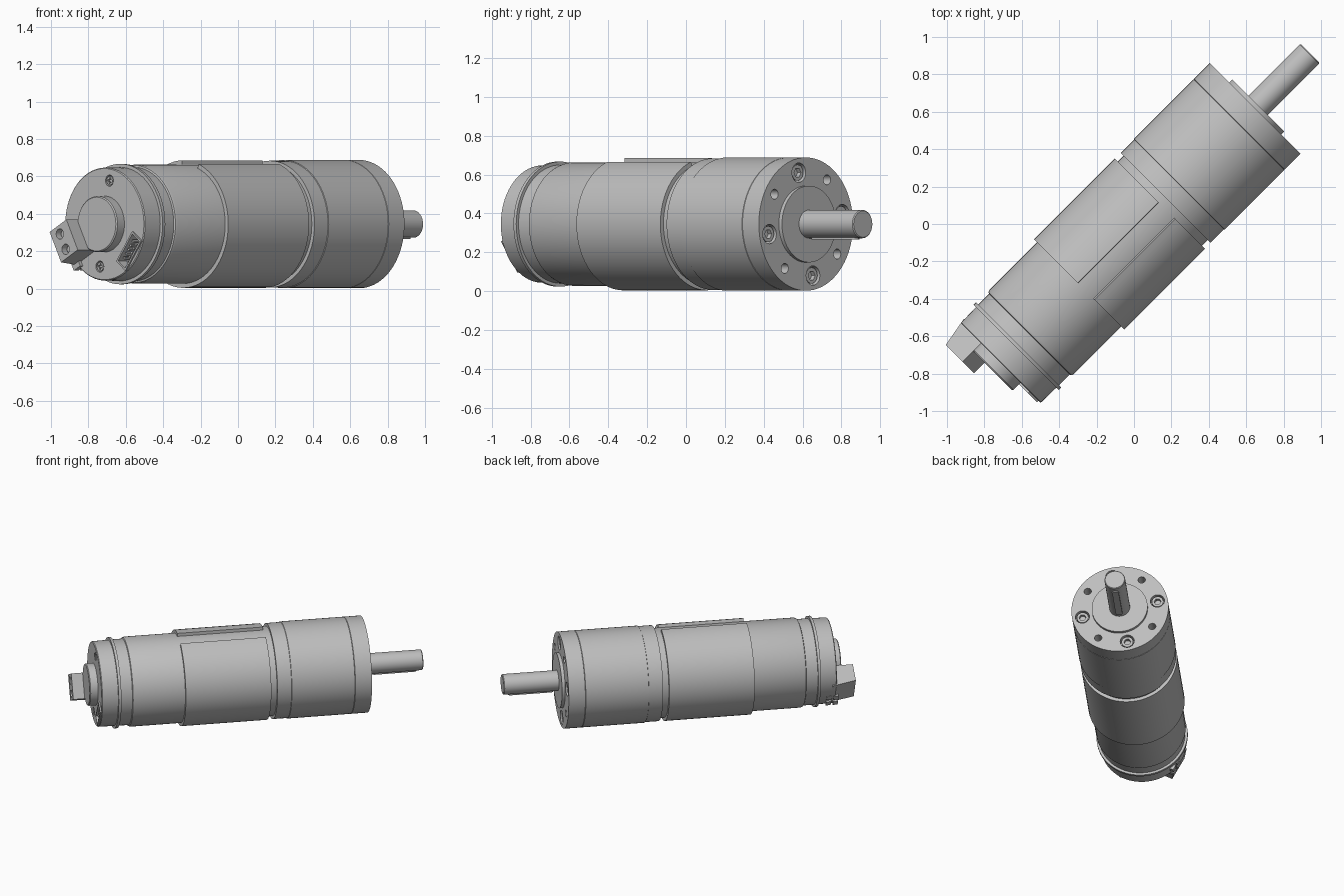
import bpy, bmesh
from math import pi, radians, cos, sin
from mathutils import Matrix, Vector

if "Cube" in bpy.data.objects:
    bpy.data.objects.remove(bpy.data.objects["Cube"])

# Local frame: +X runs along the motor axis towards the output shaft
FRAME = (Matrix.Translation((0.015, -0.015, 0.345)) @ Matrix.Rotation(pi / 4, 4, 'Z'))

steel = bpy.data.materials.new("grey_metal")
steel.use_nodes = True
GREY = (0.52, 0.52, 0.52, 1)
steel.diffuse_color = GREY
steel.node_tree.nodes["Principled BSDF"].inputs["Base Color"].default_value = GREY


def finish(name, bm):
    bmesh.ops.recalc_face_normals(bm, faces=bm.faces)
    mesh = bpy.data.meshes.new(name)
    bm.to_mesh(mesh)
    bm.free()
    mesh.materials.append(steel)
    obj = bpy.data.objects.new(name, mesh)
    bpy.context.collection.objects.link(obj)
    obj.matrix_world = FRAME
    return obj


def lathe(name, profile, steps=72):
    """Spin an open (u, radius) profile around the axis."""
    bm = bmesh.new()
    vs = [bm.verts.new((u, r, 0)) for u, r in profile]
    es = [bm.edges.new(p) for p in zip(vs, vs[1:])]
    bmesh.ops.spin(bm, geom=vs + es, cent=(0, 0, 0), axis=(1, 0, 0),
                   angle=2 * pi, steps=steps)
    bmesh.ops.remove_doubles(bm, verts=bm.verts, dist=1e-5)
    return finish(name, bm)


def polar(r, degrees):
    return Vector((0, -r * cos(radians(degrees)), r * sin(radians(degrees))))


def rods(name, spots, u0, u1, radius, sides=24):
    """Cylinders parallel to the axis at (r, angle) spots."""
    bm = bmesh.new()
    for r, a in spots:
        pos = polar(r, a) + Vector(((u0 + u1) / 2, 0, 0))
        bmesh.ops.create_cone(bm, cap_ends=True, segments=sides, radius1=radius,
                              radius2=radius, depth=abs(u1 - u0),
                              matrix=Matrix.Translation(pos) @ Matrix.Rotation(pi / 2, 4, 'Y'))
    return finish(name, bm)


def blocks(name, boxes, angle):
    """Boxes (u0, u1, r0, r1, t0, t1) in radial/tangential axes at an angle."""
    bm = bmesh.new()
    radial, tangent = polar(1, angle), polar(1, angle + 90)
    turn = Matrix((Vector((1, 0, 0)), radial, tangent)).transposed().to_4x4()
    for u0, u1, r0, r1, t0, t1 in boxes:
        mid = Vector((u0 + u1, r0 + r1, t0 + t1)) / 2
        size = Matrix.Diagonal((u1 - u0, r1 - r0, t1 - t0, 1))
        bmesh.ops.create_cube(bm, size=1, matrix=turn @ Matrix.Translation(mid) @ size)
    return finish(name, bm)


def cut(obj, cutter):
    cutter.hide_render = True
    mod = obj.modifiers.new("cut", 'BOOLEAN')
    mod.operation, mod.solver, mod.object = 'DIFFERENCE', 'EXACT', cutter
    bpy.context.view_layer.update()
    bpy.context.view_layer.objects.active = obj
    bpy.ops.object.modifier_apply(modifier=mod.name)
    bpy.data.objects.remove(cutter)


# Gearbox with fine seams, counterbored bolts and mounting holes
bolts = [(0.27, 79 + 90 * i) for i in range(4)]
mounts = [(0.275, 34 + 90 * i) for i in range(4)]
gearbox = lathe("gearbox", [(0.219, 0), (0.219, 0.339), (0.32, 0.339), (0.322, 0.343),
                            (0.772, 0.343), (0.774, 0.34), (0.776, 0.343),
                            (0.8945, 0.343), (0.8945, 0)])
cut(gearbox, rods("bolt_cutter", bolts, 0.84, 0.92, 0.05))
cut(gearbox, rods("mount_cutter", mounts, 0.80, 0.92, 0.026))
heads = rods("gearbox_bolts", bolts, 0.83, 0.885, 0.041)
cut(heads, rods("hex_cutter", bolts, 0.86, 0.9, 0.025, 6))

# Output boss, shaft and key
lathe("output_boss", [(0.88, 0), (0.88, 0.197), (0.917, 0.197), (0.917, 0)])
lathe("output_shaft", [(0.9, 0), (0.9, 0.073), (1.305, 0.073), (1.31, 0.068), (1.31, 0)], 32)
bm = bmesh.new()
bmesh.ops.create_cone(bm, cap_ends=True, segments=20, radius1=0.024, radius2=0.024,
                      depth=0.04, matrix=Matrix.Translation((0, 0, -0.059)))
for v in bm.verts:
    v.co.x += 1.25 if v.co.x > 1e-5 else 0.97
finish("shaft_key", bm)

# Motor can with a rounded rear shoulder
lathe("motor_can", [(0.23, 0), (0.23, 0.318), (-0.795, 0.318), (-0.808, 0.314),
                    (-0.812, 0.306), (-0.812, 0)])

# Split flux sleeve wrapped around the can
bm = bmesh.new()
ring = [bm.verts.new((u, r, 0)) for u, r in
        ((-0.436, 0.31), (0.175, 0.31), (0.175, 0.341), (-0.436, 0.341))]
sheet = bm.faces.new(ring)
bmesh.ops.rotate(bm, verts=ring, cent=(0, 0, 0), matrix=Matrix.Rotation(radians(110), 3, 'X'))
loop = list(sheet.edges)
start = sheet.copy()
bmesh.ops.spin(bm, geom=[sheet] + loop + ring, cent=(0, 0, 0), axis=(1, 0, 0),
               angle=radians(338.3), steps=68)
bmesh.ops.remove_doubles(bm, verts=bm.verts, dist=1e-5)
finish("flux_sleeve", bm)

# Rear cap with its flange ring and bearing boss
screws = [(0.235, 81), (0.23, 261)]
cap = lathe("rear_cap", [(-0.8, 0), (-0.8, 0.305), (-0.893, 0.305), (-0.893, 0.322),
                         (-0.913, 0.322), (-0.913, 0.304), (-1.025, 0.302),
                         (-1.03, 0.297), (-1.03, 0)])
cut(cap, rods("screw_cutter", screws, -1.05, -1.0, 0.03))
cut(cap, blocks("socket_cutter", [(-1.06, -0.97, 0.205, 0.275, -0.09, 0.09)], -37))
lathe("bearing_boss", [(-1.02, 0), (-1.02, 0.15), (-1.083, 0.15), (-1.089, 0.144), (-1.089, 0)], 48)

# Rear screws with cross slots
screw_heads = rods("rear_screws", screws, -1.027, -0.98, 0.024)
for r, a in screws:
    for length, width in ((0.016, 0.005), (0.005, 0.016)):
        cut(screw_heads, blocks("slot_cutter", [(-1.05, -1.015, r - length, r + length,
                                                 -width, width)], a))

# Encoder socket: rim walls and two rows of pins
rim = [(-1.04, -0.98, r, r + 0.01, -0.1, 0.1) for r in (0.197, 0.273)]
rim += [(-1.04, -0.98, 0.2, 0.28, t, t + 0.01) for t in (-0.1, 0.09)]
blocks("socket_rim", rim, -37)
blocks("socket_pins", [(-1.03, -0.96, r, r + 0.012, 0.028 * i - 0.006, 0.028 * i + 0.006)
                       for r in (0.22, 0.248) for i in range(-2, 3)], -37)

# Power terminal block with two wire holes and side tabs
POWER = 208
terminal = blocks("power_terminal", [(-1.17, -1.0, 0.12, 0.298, -0.092, 0.092)], POWER)
bm = bmesh.new()
bm.from_mesh(terminal.data)
outward = polar(1, POWER)
for v in bm.verts:
    if v.co.x < -1.1 and v.co.dot(outward) > 0.2:
        v.co -= outward * 0.035
bm.to_mesh(terminal.data)
bm.free()
wires = [(Vector((0.2, s)).length, POWER + s * 290) for s in (-0.045, 0.045)]
cut(terminal, rods("wire_cutter", wires, -1.2, -1.13, 0.028))
rods("terminal_screws", wires, -1.145, -1.12, 0.017, 12)
blocks("terminal_tabs", [(u, u + 0.035, 0.25, 0.305, t, t + 0.04)
                         for u in (-1.05, -1.0) for t in (0.02, 0.08)], POWER)

# Smooth the round walls, keep the machined edges crisp
bpy.ops.object.select_all(action='DESELECT')
for obj in bpy.context.collection.objects:
    if obj.type == 'MESH' and steel.name in obj.data.materials:
        obj.select_set(True)
        bpy.context.view_layer.objects.active = obj
bpy.ops.object.shade_smooth_by_angle(angle=radians(30))
